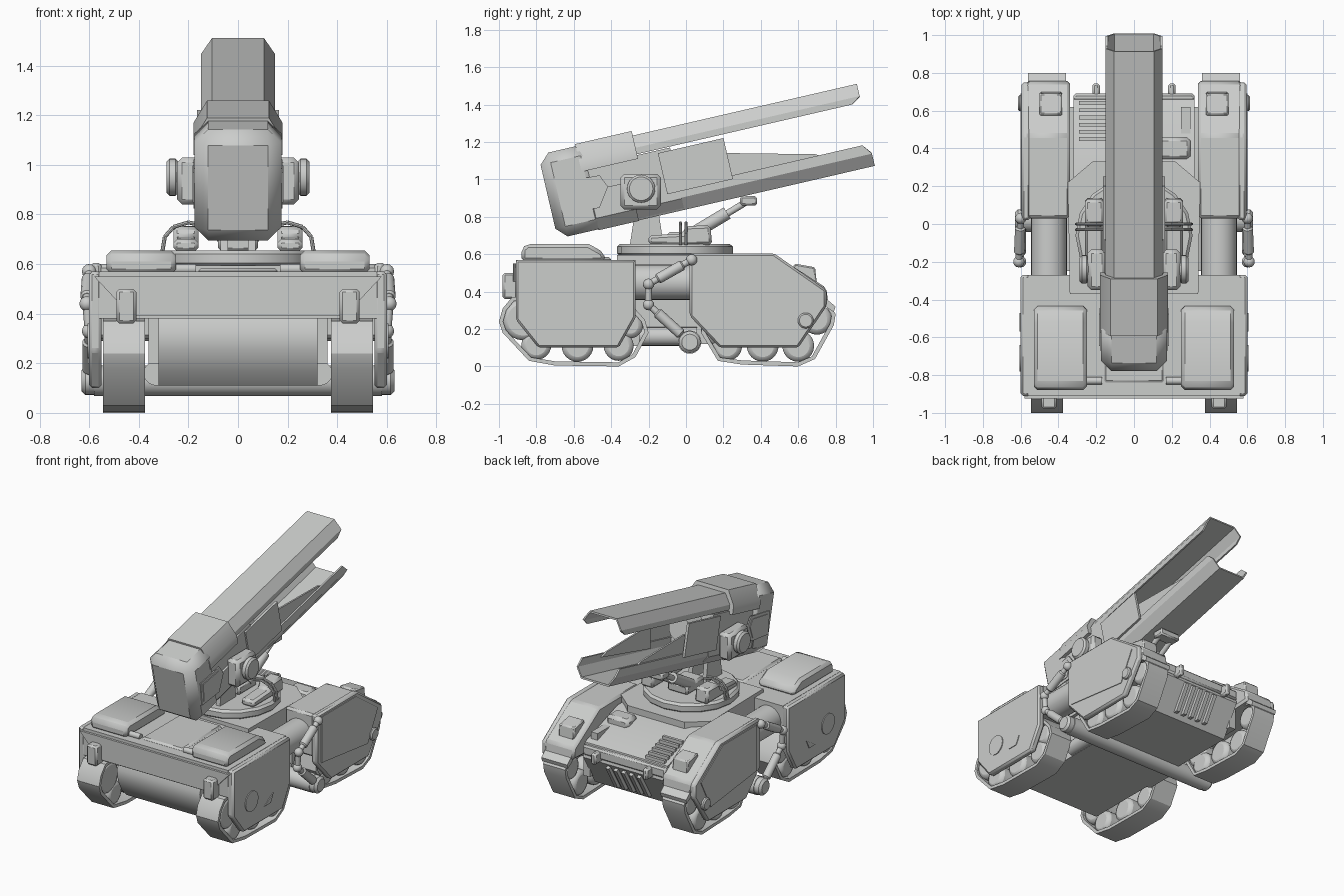
import bpy, bmesh, math
from mathutils import Vector, Matrix

def material(name, c):
    m = bpy.data.materials.new(name)
    m.diffuse_color = (*c, 1)
    return m

GREY = material("plain grey", (0.6, 0.61, 0.6))
# cannon frame: tilted 13 degrees about the pivot
GUN = Matrix.Translation((0, -0.24, 0.95)) @ Matrix.Rotation(math.radians(13), 4, 'X')

def finish(name, bm, mirror=False, bevel=0, gun=False, seg=1):
    bmesh.ops.recalc_face_normals(bm, faces=bm.faces[:])
    me = bpy.data.meshes.new(name)
    bm.to_mesh(me)
    bm.free()
    for p in me.polygons:
        p.use_smooth = True
    me.set_sharp_from_angle(angle=math.radians(32))
    me.materials.append(GREY)
    ob = bpy.data.objects.new(name, me)
    bpy.context.collection.objects.link(ob)
    if gun:
        ob.matrix_world = GUN
    if bevel:
        b = ob.modifiers.new("bevel", 'BEVEL')
        b.width, b.segments, b.limit_method = bevel, seg, 'ANGLE'
    if mirror:
        ob.modifiers.new("mirror", 'MIRROR')
    return ob

def place(axis, p, a):
    return {'x': (a, p[0], p[1]), 'y': (p[0], a, p[1]), 'z': (p[0], p[1], a)}[axis]

def prism(name, pts, axis, a0, a1, **kw):
    bm = bmesh.new()
    lo = [bm.verts.new(place(axis, p, a0)) for p in pts]
    hi = [bm.verts.new(place(axis, p, a1)) for p in pts]
    bm.faces.new(lo)
    bm.faces.new(hi)
    for i in range(len(pts)):
        j = (i + 1) % len(pts)
        bm.faces.new((lo[i], lo[j], hi[j], hi[i]))
    return finish(name, bm, **kw)

def box(name, x0, x1, y0, y1, z0, z1, **kw):
    return prism(name, [(x0, y0), (x1, y0), (x1, y1), (x0, y1)], 'z', z0, z1, **kw)

def band(name, outer, t, axis, a0, a1, closed=True, lip=0, **kw):
    """Strip of thickness t (to the left of the path) extruded along an axis."""
    n = len(outer)
    inner = []
    for i, p in enumerate(outer):
        a = Vector(outer[i - 1] if closed or i else p)
        b = Vector(outer[(i + 1) % n] if closed or i < n - 1 else p)
        d = (b - a).normalized()
        inner.append((p[0] - d.y * t, p[1] + d.x * t))
    bm = bmesh.new()
    rings = []
    for i in range(n):
        end = a1 - (lip if i in (0, n - 1) else 0)
        rings.append([bm.verts.new(place(axis, p, a)) for p, a in
                      ((outer[i], a0), (outer[i], end), (inner[i], end), (inner[i], a0))])
    for i in range(n if closed else n - 1):
        r, s = rings[i], rings[(i + 1) % n]
        for k in range(4):
            bm.faces.new((r[k], r[(k + 1) % 4], s[(k + 1) % 4], s[k]))
    if not closed:
        bm.faces.new(rings[0])
        bm.faces.new(rings[-1])
    return finish(name, bm, **kw)

def rod(name, p, q, r, r2=None, n=20, **kw):
    p, q = Vector(p), Vector(q)
    d = q - p
    m = Matrix.Translation((p + q) / 2) @ d.to_track_quat('Z', 'Y').to_matrix().to_4x4()
    bm = bmesh.new()
    bmesh.ops.create_cone(bm, cap_ends=True, segments=n, radius1=r,
                          radius2=r if r2 is None else r2, depth=d.length, matrix=m)
    return finish(name, bm, **kw)

def ball(name, c, r, **kw):
    bm = bmesh.new()
    bmesh.ops.create_uvsphere(bm, u_segments=14, v_segments=8, radius=r, matrix=Matrix.Translation(c))
    return finish(name, bm, **kw)

# ---- front hull ----
box("front_hull", -0.56, 0.56, -0.91, -0.27, 0.38, 0.57)
prism("nose_plate", [(-0.58, 0.55), (0.58, 0.55), (0.43, 0.39), (-0.43, 0.39)], 'y', -0.925, -0.91)
prism("front_skirt", [(-0.91, 0.57), (-0.27, 0.57), (-0.27, 0.26), (-0.36, 0.1), (-0.79, 0.1), (-0.91, 0.25)],
      'x', 0.55, 0.6, mirror=True, bevel=0.012)
prism("belly_drum", [(-0.85, 0.4), (-0.88, 0.33), (-0.87, 0.25), (-0.83, 0.17), (-0.77, 0.11), (-0.02, 0.11), (-0.02, 0.4)],
      'x', -0.32, 0.32)
prism("deck_hatch", [(-0.88, 0.56), (-0.88, 0.63), (-0.85, 0.655), (-0.52, 0.655), (-0.44, 0.61), (-0.43, 0.56)],
      'x', 0.25, 0.53, mirror=True, bevel=0.025)
box("deck_ridge", -0.16, 0.16, -0.84, -0.4, 0.56, 0.585, bevel=0.015)
box("mud_bracket", 0.41, 0.49, -0.98, -0.9, 0.36, 0.5, mirror=True, bevel=0.012)
rod("deck_nozzle", (0.17, -0.83, 0.58), (0.26, -0.83, 0.58), 0.02, mirror=True)
rod("skirt_disc", (0.595, -0.71, 0.29), (0.606, -0.71, 0.29), 0.07, n=32, mirror=True)
prism("skirt_mark", [(-0.57, 0.2), (-0.5, 0.2), (-0.47, 0.26)], 'x', 0.598, 0.605, mirror=True)

# ---- rear hull and deck ----
prism("rear_hull", [(-0.3, 0.56), (0.3, 0.56), (0.66, 0.44), (0.68, 0.34), (0.55, 0.12), (-0.05, 0.12), (-0.3, 0.3)],
      'x', -0.32, 0.32)
box("rear_lip", -0.32, 0.32, 0.64, 0.69, 0.36, 0.43, bevel=0.012)
box("deck_block", 0.13, 0.3, 0.34, 0.46, 0.48, 0.56, bevel=0.02)
box("deck_slab", 0.25, 0.3, 0.48, 0.62, 0.44, 0.5)
for i in range(6):
    y = 0.44 + i * 0.038
    z = 0.56 - (y - 0.3) / 3
    box("louver", -0.29, -0.14, y, y + 0.02, z - 0.03, z + 0.015)
for i in range(5):
    x = -0.12 + i * 0.06
    prism("rear_rib", [(0.68, 0.33), (0.70, 0.32), (0.6, 0.15), (0.57, 0.15)], 'x', x - 0.013, x + 0.013)
box("tow_hook", 0.18, 0.22, 0.66, 0.745, 0.34, 0.42, mirror=True, bevel=0.012)

# ---- rear track pods ----
prism("rear_pod", [(0.03, 0.6), (0.47, 0.6), (0.75, 0.42), (0.76, 0.34), (0.03, 0.3)],
      'x', 0.34, 0.57, mirror=True, bevel=0.015)
prism("rear_skirt", [(0.02, 0.605), (0.47, 0.605), (0.75, 0.41), (0.75, 0.32), (0.6, 0.1), (0.18, 0.1), (0.02, 0.27)],
      'x', 0.55, 0.595, mirror=True, bevel=0.012)
prism("skirt_panel", [(0.07, 0.58), (0.45, 0.58), (0.69, 0.41), (0.58, 0.2), (0.07, 0.26)], 'x', 0.594, 0.6, mirror=True)
prism("pod_lamp", [(0.56, 0.5), (0.58, 0.55), (0.69, 0.53), (0.7, 0.44)], 'x', 0.38, 0.5, mirror=True, bevel=0.008)
prism("rear_guard", [(0.73, 0.33), (0.79, 0.29), (0.8, 0.32), (0.74, 0.37)], 'x', 0.36, 0.56, mirror=True)
rod("pod_boss", (0.58, 0.64, 0.245), (0.615, 0.64, 0.245), 0.042, mirror=True, bevel=0.008)

# ---- tracks and wheels ----
front_track = [(-0.84, 0.03), (-0.7, 0.005), (-0.36, 0.0), (-0.27, 0.05), (-0.2, 0.18), (-0.22, 0.25),
               (-0.32, 0.36), (-0.85, 0.38), (-0.93, 0.37), (-0.98, 0.31), (-1.0, 0.24), (-0.98, 0.18)]
rear_track = [(0.17, 0.03), (0.3, 0.01), (0.6, 0.0), (0.69, 0.04), (0.79, 0.22), (0.8, 0.28),
              (0.76, 0.34), (0.68, 0.36), (0.18, 0.34), (0.1, 0.27), (0.08, 0.18)]
band("front_track", front_track, 0.022, 'x', 0.375, 0.545, mirror=True)
band("rear_track", rear_track, 0.022, 'x', 0.375, 0.545, mirror=True)
for y, z, r in [(-0.87, 0.25, 0.11), (-0.8, 0.115, 0.08), (-0.58, 0.11, 0.085), (-0.36, 0.11, 0.08), (-0.3, 0.22, 0.07),
                (0.18, 0.19, 0.08), (0.22, 0.11, 0.08), (0.41, 0.11, 0.085), (0.6, 0.11, 0.085), (0.7, 0.25, 0.08)]:
    rod("road_wheel", (0.385, y, z), (0.54, y, z), r, n=24, mirror=True, bevel=0.025, seg=2)
box("track_mount", 0.31, 0.36, -0.8, -0.32, 0.2, 0.39, mirror=True)
box("pod_mount", 0.31, 0.36, 0.08, 0.62, 0.18, 0.4, mirror=True)

# ---- cross axle, connecting tubes, side linkage ----
rod("cross_axle", (-0.58, 0.02, 0.13), (0.58, 0.02, 0.13), 0.062, n=24)
rod("axle_hub", (0.56, 0.02, 0.13), (0.63, 0.02, 0.13), 0.058, mirror=True, bevel=0.015)
rod("joining_tube", (0.45, -0.3, 0.45), (0.45, 0.06, 0.45), 0.095, n=24, mirror=True)
rod("lower_tube", (0.33, -0.25, 0.16), (0.33, 0.06, 0.16), 0.05, mirror=True)
path = [(0.6, 0.03, 0.57), (0.61, -0.2, 0.44), (0.6, -0.2, 0.33), (0.6, 0.02, 0.13)]
for i in range(3):
    p, q = Vector(path[i]), Vector(path[i + 1])
    rod("link_rod", p, q, 0.018, n=12, mirror=True)
    if i != 1:
        rod("link_sleeve", p.lerp(q, 0.2), p.lerp(q, 0.8), 0.028, n=14, mirror=True, bevel=0.008)
for p in path[:3]:
    ball("link_joint", p, 0.03, mirror=True)

# ---- turntable ----
prism("turret_platform", [(-0.34, -0.37), (0.34, -0.37), (0.35, 0.22), (0.22, 0.33), (-0.22, 0.33), (-0.35, 0.22)],
      'z', 0.4, 0.595)
rod("turntable", (0, -0.06, 0.59), (0, -0.06, 0.655), 0.31, n=16, bevel=0.015)
prism("cradle_block", [(-0.2, 0.65), (-0.2, 0.7), (-0.02, 0.71), (0, 0.75), (0.13, 0.755), (0.14, 0.65)],
      'x', 0.16, 0.26, mirror=True, bevel=0.015)
for y in (-0.03, 0.0):
    hose = [(0.305, y, 0.65), (0.295, y, 0.71), (0.26, y, 0.75), (0.2, y, 0.768), (0.14, y, 0.755)]
    for p, q in zip(hose, hose[1:]):
        rod("hose", p, q, 0.008, n=8, mirror=True)
box("lift_base", -0.08, 0.08, -0.1, 0.1, 0.65, 0.72, bevel=0.015)
rod("lift_cylinder", (0.05, 0.02, 0.7), (0.05, 0.22, 0.82), 0.035, mirror=True)
rod("lift_piston", (0.05, 0.2, 0.805), (0.05, 0.34, 0.89), 0.018, mirror=True)
box("lift_clevis", -0.08, 0.08, 0.29, 0.38, 0.86, 0.91, bevel=0.01)
for s in (-0.055, 0.055):
    prism("cannon_post", [(-0.3, 0.65), (-0.12, 0.65), (-0.15, 0.85), (-0.27, 0.85)], 'x', s - 0.015, s + 0.015)

# ---- cannon (local y along the barrel) ----
box("breech", -0.175, 0.175, -0.495, -0.22, -0.16, 0.3, gun=True, bevel=0.055)
prism("breech_cap", [(-0.18, 0.16), (0.18, 0.16), (0.18, 0.22), (0.125, 0.312), (-0.125, 0.312), (-0.18, 0.22)],
      'y', -0.29, 0.02, gun=True)
prism("cannon_body", [(-0.105, -0.16), (0.105, -0.16), (0.155, -0.1), (0.155, 0.18), (-0.155, 0.18), (-0.155, -0.1)],
      'y', -0.3, 0.2, gun=True)
prism("breech_collar", [(-0.115, -0.165), (0.115, -0.165), (0.17, -0.1), (0.17, 0.05), (-0.17, 0.05), (-0.17, -0.1)],
      'y', -0.27, -0.05, gun=True)
prism("breech_panel", [(-0.43, -0.03), (-0.24, -0.05), (-0.17, 0.05), (-0.2, 0.12), (-0.41, 0.13)],
      'x', 0.172, 0.18, gun=True, mirror=True)
prism("breech_panel_inner", [(-0.41, -0.01), (-0.25, -0.03), (-0.2, 0.05), (-0.22, 0.1), (-0.39, 0.11)],
      'x', 0.178, 0.184, gun=True, mirror=True)
upper = [(0.15, 0.185), (0.15, 0.22), (0.105, 0.287), (-0.105, 0.287), (-0.15, 0.22), (-0.15, 0.185)]
lower = [(-0.15, -0.04), (-0.15, -0.095), (-0.105, -0.162), (0.105, -0.162), (0.15, -0.095), (0.15, -0.04)]
band("upper_rail", upper, 0.012, 'y', -0.02, 1.25, closed=False, lip=0.05, gun=True)
band("lower_rail", lower, 0.012, 'y', -0.2, 1.245, closed=False, lip=0.04, gun=True)
box("side_plate", 0.148, 0.165, 0.13, 0.49, -0.06, 0.165, gun=True, mirror=True)
prism("inner_web", [(0.45, -0.08), (1.0, -0.06), (0.95, -0.03), (0.48, 0.085)], 'x', 0.125, 0.137, gun=True, mirror=True)
rod("muzzle_core", (0, 0.18, 0.07), (0, 0.34, 0.07), 0.095, 0.08, n=24, gun=True)

# ---- pivot bosses ----
box("pivot_block", 0.15, 0.245, -0.35, -0.135, 0.84, 1.03, mirror=True, bevel=0.02)
rod("pivot_cap", (0.24, -0.24, 0.95), (0.288, -0.24, 0.95), 0.075, n=28, mirror=True, bevel=0.012)
